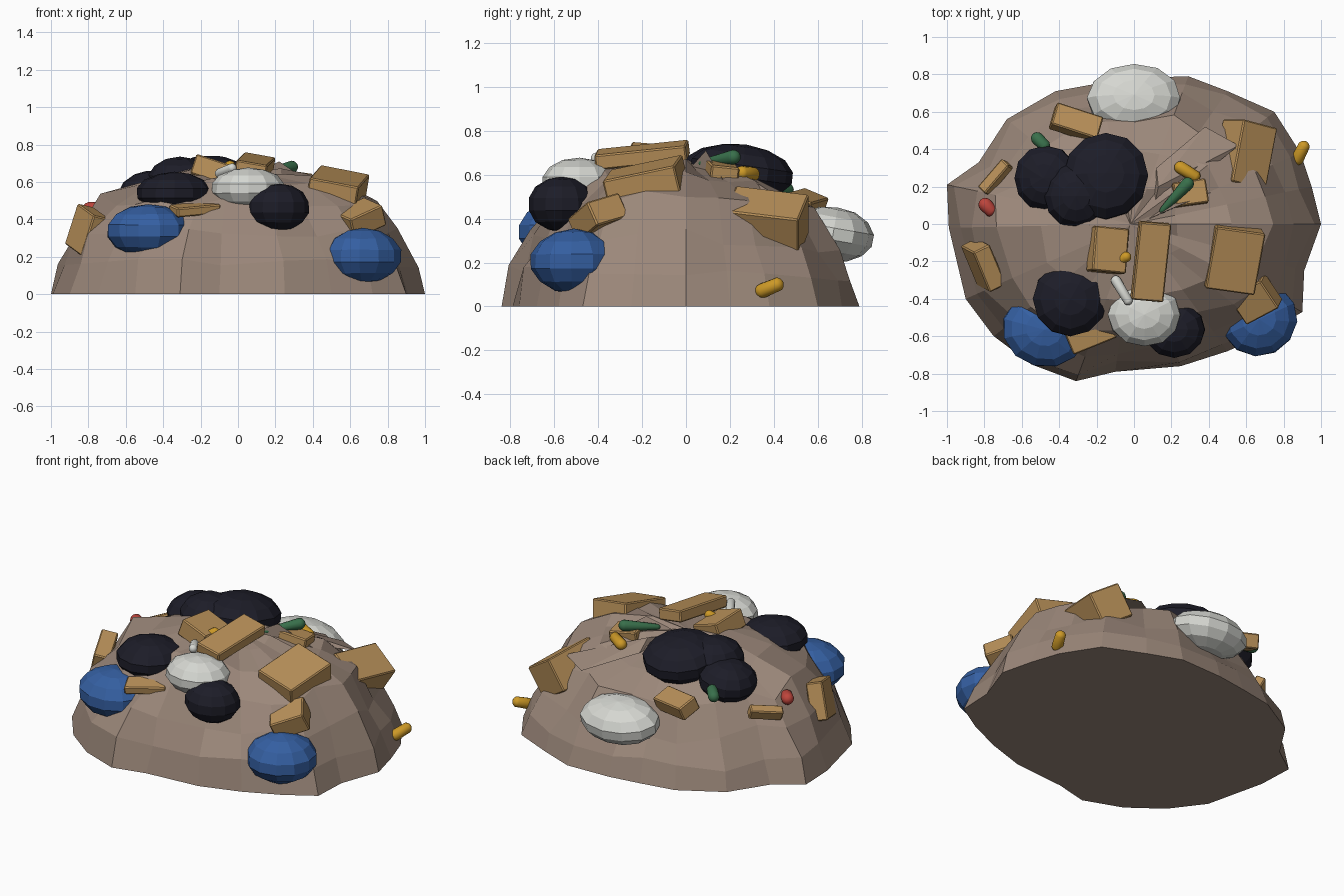
import bpy, bmesh, math, random
from mathutils import Vector, Euler

if "Cube" in bpy.data.objects:
    bpy.data.objects.remove(bpy.data.objects["Cube"])
rng = random.Random(4)


def material(name, r, g, b):
    m = bpy.data.materials.new(name)
    m.use_nodes = True
    m.diffuse_color = (r, g, b, 1)
    bsdf = m.node_tree.nodes["Principled BSDF"]
    bsdf.inputs["Base Color"].default_value = (r, g, b, 1)
    bsdf.inputs["Roughness"].default_value = 0.8
    return m


dirt = material("dirt brown", .33, .245, .195)
card = material("cardboard tan", .49, .285, .102)
black = material("bag black", .012, .012, .021)
blue = material("bag blue", .035, .115, .36)
grey = material("bag pale grey", .67, .68, .64)
green = material("bottle green", .04, .16, .07)
yellow = material("bottle yellow", .61, .32, .02)
red = material("can red", .52, .06, .045)


def make_object(name, bm, mat):
    bmesh.ops.recalc_face_normals(bm, faces=bm.faces)
    mesh = bpy.data.meshes.new(name)
    bm.to_mesh(mesh)
    bm.free()
    mesh.materials.append(mat)
    ob = bpy.data.objects.new(name, mesh)
    bpy.context.collection.objects.link(ob)
    return ob


# Dirt mound: shrinking, jittered copies of one irregular outline, lower at the back
outline = [(1, 0), (.95, .2), (.89, .38), (.75, .6), (.5, .71), (.29, .79), (0, .78),
           (-.2, .75), (-.42, .71), (-.68, .56), (-.83, .33), (-1, .21), (-.99, -.02),
           (-.9, -.4), (-.75, -.6), (-.55, -.75), (-.31, -.84), (-.1, -.79),
           (.25, -.76), (.5, -.68), (.72, -.58), (.9, -.47), (.91, -.25)]
profile = [(1, 0, 0), (.95, .165, .025), (.86, .325, .03), (.71, .505, .035),
           (.5, .61, .03), (.25, .65, .03)]


def build_mound():
    bm = bmesh.new()
    rings = []
    for scale, height, jitter in profile:
        ring = []
        for x, y in outline:
            s = scale + rng.uniform(-jitter, jitter)
            z = height * (1 - .28 * max(0, y * s)) + rng.uniform(-jitter, jitter)
            ring.append(bm.verts.new((x * s, y * s, z)))
        rings.append(ring)
    n = len(outline)
    for low, high in zip(rings, rings[1:]):
        for i in range(n):
            j = (i + 1) % n
            bm.faces.new((low[i], low[j], high[j], high[i]))
    peak = bm.verts.new((-.02, 0, .65))
    for i in range(n):
        bm.faces.new((rings[-1][i], rings[-1][(i + 1) % n], peak))
    bm.faces.new(rings[0][::-1])
    make_object("dirt_mound", bm, dirt)


build_mound()


# Loose sharp lumps of dirt near the top
def lump(name, base, tip):
    bm = bmesh.new()
    low = [bm.verts.new(p) for p in base]
    top = bm.verts.new(tip)
    bm.faces.new(low)
    for i in range(len(low)):
        bm.faces.new((low[i], low[(i + 1) % len(low)], top))
    make_object(name, bm, dirt)


lump("dirt_flap", ((.1, .05, .60), (.56, .42, .50), (.38, .52, .48), (.12, .3, .58)), (.13, .2, .64))
lump("dirt_ridge", ((.04, .01, .62), (.44, .18, .56), (.2, .13, .6)), (.22, .09, .71))


# Rubbish bags: squashed faceted spheres
def bag(name, mat, centre, radii, tilt=(0, 0, 0)):
    bm = bmesh.new()
    bmesh.ops.create_uvsphere(bm, u_segments=12, v_segments=7, radius=1.02)
    turn = Euler([math.radians(a) for a in tilt]).to_matrix()
    for v in bm.verts:
        p = v.co * rng.uniform(.985, 1.015)
        v.co = turn @ Vector([p[k] * radii[k] for k in range(3)]) + Vector(centre)
    make_object(name, bm, mat)


bag("blue_bag_left_front", blue, (-.48, -.565, .34), (.225, .20, .138), (0, 0, -15))
bag("blue_bag_right_front", blue, (.67, -.51, .205), (.205, .195, .145), (0, 0, 25))
bag("black_bag_front", black, (-.34, -.40, .54), (.2, .2, .112))
bag("black_bag_low_front", black, (.215, -.565, .465), (.165, .15, .125))
bag("black_bag_top", black, (-.15, .255, .615), (.225, .235, .122), (-8, 0, 0))
bag("black_bag_middle", black, (-.31, .15, .61), (.17, .175, .122))
bag("black_bag_back", black, (-.47, .245, .545), (.17, .175, .115), (0, -8, 0))
bag("pale_bag_front", grey, (.055, -.485, .565), (.195, .17, .11))
bag("pale_bag_back", grey, (0, .67, .33), (.25, .185, .122), (-10, 0, 0))


# Cardboard boxes with softened edges
def box(name, centre, size, tilt):
    bm = bmesh.new()
    bmesh.ops.create_cube(bm, size=1)
    for v in bm.verts:
        v.co = Vector([v.co[k] * size[k] for k in range(3)])
    ob = make_object(name, bm, card)
    ob.location = centre
    ob.rotation_euler = [math.radians(a) for a in tilt]
    bev = ob.modifiers.new("soft edges", "BEVEL")
    bev.width = .007
    bev.segments = 1


box("box_right", (.53, -.18, .55), (.27, .34, .17), (12, 11, -8))
box("box_plank_top", (.09, -.2, .69), (.17, .42, .07), (6, 10, -5))
box("box_top", (-.14, -.14, .66), (.19, .24, .11), (-5, 18, -6))
box("box_back_right", (.59, .37, .385), (.22, .34, .21), (-8, 32, -15))
box("box_low_right", (.65, -.4, .405), (.21, .18, .12), (15, -22, 28))
box("box_left", (-.805, -.22, .335), (.1, .24, .23), (16, 12, 26))
box("box_left_back", (-.74, .25, .41), (.06, .2, .07), (10, -25, -45))
box("box_back", (-.31, .54, .465), (.26, .13, .09), (-22, 5, -18))
box("box_front", (-.23, -.595, .455), (.25, .12, .05), (10, -5, 22))
box("box_small_top", (.3, .165, .615), (.18, .13, .07), (-6, 8, 8))


# Bottles and cans: smooth capsules between two end points
def capsule(name, mat, start, end, radius, taper=1):
    a, b = Vector(start), Vector(end)
    half = max((b - a).length / 2 - radius, 0)
    bm = bmesh.new()
    bmesh.ops.create_uvsphere(bm, u_segments=12, v_segments=8, radius=radius)
    # Pull the two halves apart and narrow the far one
    turn = (b - a).to_track_quat("Z", "Y")
    for v in bm.verts:
        p = v.co.copy()
        if p.z > .001:
            p.x, p.y = p.x * taper, p.y * taper
        p.z += half if p.z > .001 else -half
        v.co = turn @ p + (a + b) / 2
    for f in bm.faces:
        f.smooth = True
    make_object(name, bm, mat)


capsule("green_bottle_back", green, (-.54, .48, .52), (-.46, .40, .56), .034)
capsule("green_bottle_top", green, (.31, .24, .685), (.14, .06, .65), .034, .55)
capsule("yellow_bottle_top", yellow, (.22, .32, .60), (.35, .24, .61), .034)
capsule("yellow_bottle_side", yellow, (.86, .32, .06), (.92, .44, .11), .034)
capsule("yellow_bottle_under_box", yellow, (-.02, -.165, .70), (-.19, -.25, .60), .028)
capsule("red_can", red, (-.82, .13, .455), (-.745, .05, .46), .037)
capsule("pale_bottle", grey, (-.11, -.28, .64), (-.02, -.43, .68), .027)
